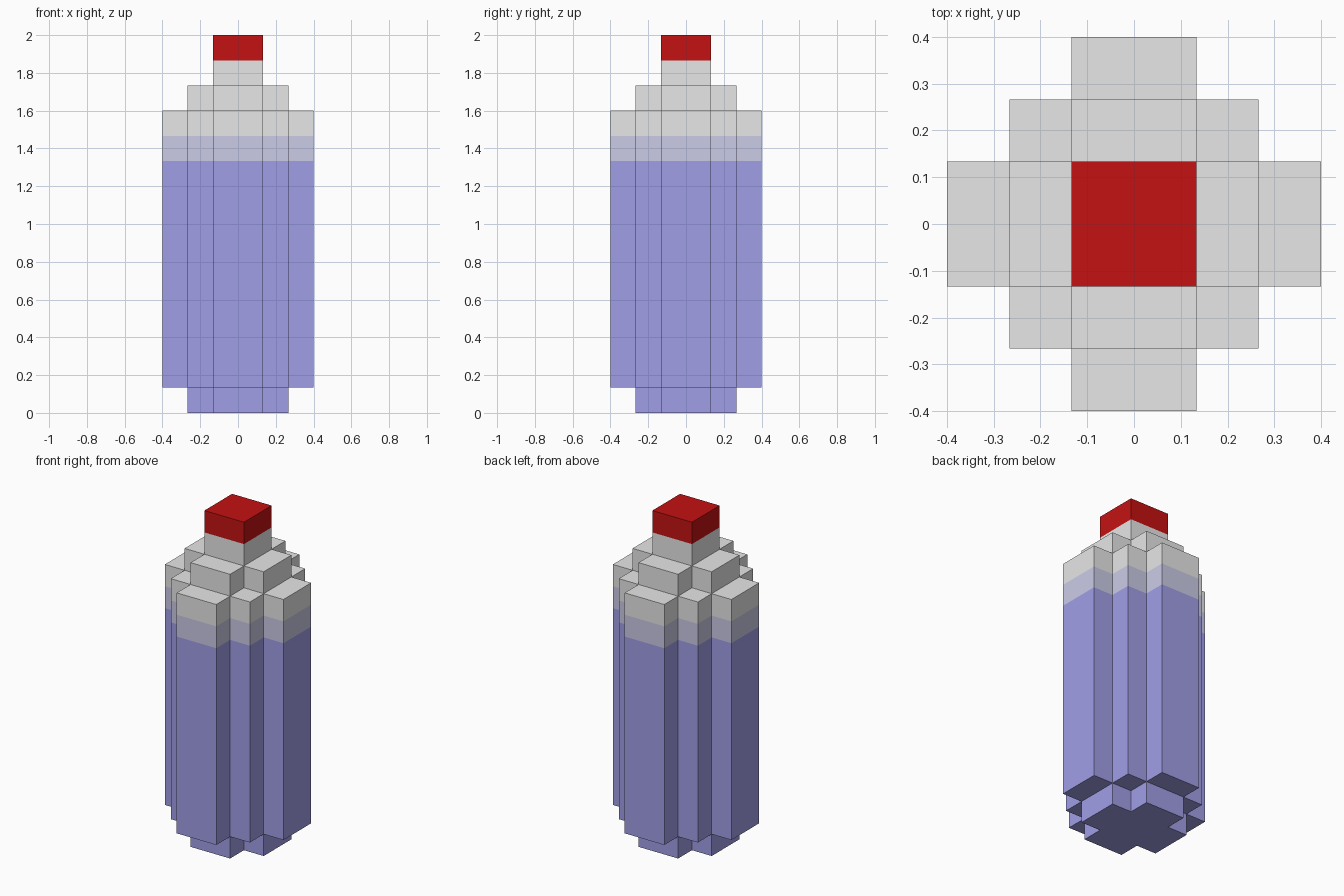
import bpy
import bmesh

cube = bpy.data.objects.get("Cube")
if cube:
    bpy.data.objects.remove(cube, do_unlink=True)

U = 2 / 15  # size of one block step


def make_material(name, rgb):
    mat = bpy.data.materials.new(name)
    mat.use_nodes = True
    color = (*rgb, 1.0)
    mat.diffuse_color = color
    mat.node_tree.nodes["Principled BSDF"].inputs["Base Color"].default_value = color
    return mat


periwinkle = make_material("periwinkle", (0.44, 0.434, 1.0))
lavender = make_material("pale_lavender", (0.75, 0.75, 1.0))
white = make_material("white", (1.0, 1.0, 1.0))
red = make_material("red", (0.555, 0.006, 0.006))


def full_outline(quarter):
    """Repeat one corner's points around all four quarters."""
    points, corner = [], list(quarter)
    for _ in range(4):
        points += corner
        corner = [(-y, x) for x, y in corner]
    return points


def stepped_prism(name, quarter, levels, mats, bottom=True, top=True):
    """Extrude an outline through levels, with one material per band."""
    outline = full_outline(quarter)
    n = len(outline)
    bm = bmesh.new()
    rings = [[bm.verts.new((x * U, y * U, z * U)) for x, y in outline] for z in levels]
    for band, (low, high) in enumerate(zip(rings, rings[1:])):
        for i in range(n):
            j = (i + 1) % n
            bm.faces.new((low[i], low[j], high[j], high[i])).material_index = band
    if bottom:
        bm.faces.new(rings[0][::-1]).material_index = 0
    if top:
        bm.faces.new(rings[-1]).material_index = len(mats) - 1
    mesh = bpy.data.meshes.new(name)
    bm.to_mesh(mesh)
    bm.free()
    for mat in mats:
        mesh.materials.append(mat)
    obj = bpy.data.objects.new(name, mesh)
    bpy.context.collection.objects.link(obj)
    return obj


# Corner profiles, in block steps
wide = [(3, 1), (2, 1), (2, 2), (1, 2), (1, 3)]
cross = [(2, 1), (1, 1), (1, 2)]
square = [(1, 1)]

# Foot under the body
stepped_prism("foot", cross, [0, 1], [periwinkle], top=False)
# Tall body with its fading colour bands
stepped_prism("body", wide, [1, 10, 11, 12], [periwinkle, lavender, white])
# Shoulder step
stepped_prism("shoulder", cross, [12, 13], [white], bottom=False)
# Neck and coloured tip
stepped_prism("neck", square, [13, 14], [white], bottom=False, top=False)
stepped_prism("tip", square, [14, 15], [red], bottom=False)
